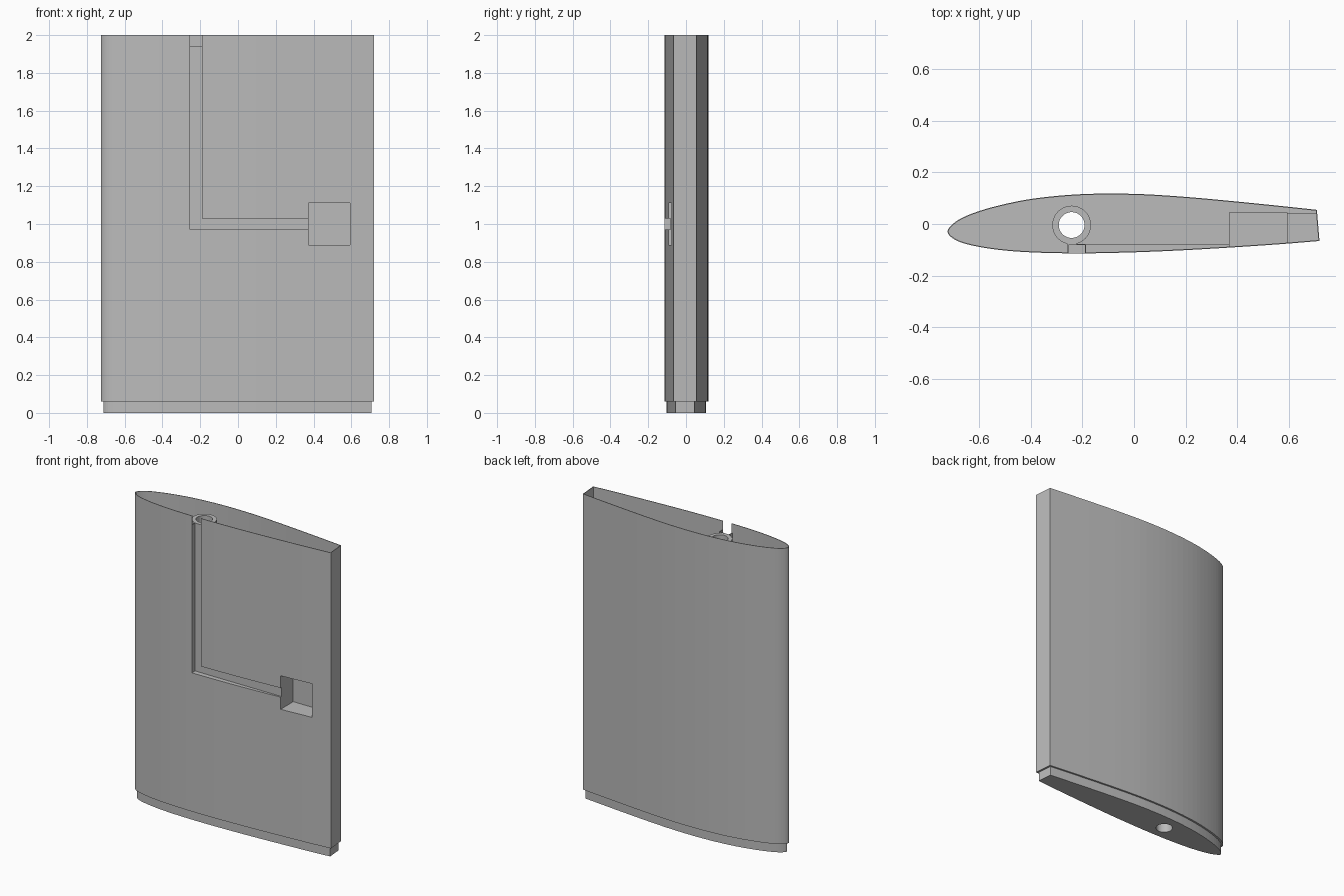
import bpy, bmesh, math
from mathutils import Vector

cube = bpy.data.objects.get("Cube")
if cube:
    bpy.data.objects.remove(cube, do_unlink=True)

WALL = 0.004
LIP_H = 0.06
SHAFT = (-0.242, -0.004)

grey = bpy.data.materials.new("plain grey")
grey.use_nodes = True
colour = (0.5, 0.5, 0.5, 1)
grey.diffuse_color = colour
grey.node_tree.nodes["Principled BSDF"].inputs["Base Color"].default_value = colour


def make_object(name, bm):
    bmesh.ops.recalc_face_normals(bm, faces=bm.faces)
    mesh = bpy.data.meshes.new(name)
    bm.to_mesh(mesh)
    bm.free()
    mesh.materials.append(grey)
    obj = bpy.data.objects.new(name, mesh)
    bpy.context.collection.objects.link(obj)
    return obj


def loft(name, rings):
    """Closed solid through (outline, height) rings."""
    bm = bmesh.new()
    loops = [[bm.verts.new((p.x, p.y, z)) for p in pts] for pts, z in rings]
    n = len(loops[0])
    for a, b in zip(loops, loops[1:]):
        for i in range(n):
            j = (i + 1) % n
            bm.faces.new((a[i], a[j], b[j], b[i]))
    bm.faces.new(loops[0][::-1])
    bm.faces.new(loops[-1])
    return make_object(name, bm)


def box(name, x0, x1, y0, y1, z0, z1):
    pts = [Vector(p) for p in ((x0, y0), (x1, y0), (x1, y1), (x0, y1))]
    return loft(name, [(pts, z0), (pts, z1)])


def cylinder(name, r, z0, z1, sides=48):
    pts = [Vector((SHAFT[0] + r * math.cos(math.tau * i / sides),
                   SHAFT[1] + r * math.sin(math.tau * i / sides))) for i in range(sides)]
    return loft(name, [(pts, z0), (pts, z1)])


def cut(target, cutter):
    """Subtract cutter from target, then discard it."""
    mod = target.modifiers.new("cut", "BOOLEAN")
    mod.operation = "DIFFERENCE"
    mod.solver = "EXACT"
    mod.object = cutter
    bpy.context.view_layer.update()
    graph = bpy.context.evaluated_depsgraph_get()
    mesh = bpy.data.meshes.new_from_object(target.evaluated_get(graph))
    target.modifiers.clear()
    target.data = mesh
    bpy.data.objects.remove(cutter, do_unlink=True)


def spline(points, steps=4):
    """Catmull-Rom curve through the points."""
    pts = [Vector(p) for p in points]
    pts = [2 * pts[0] - pts[1]] + pts + [2 * pts[-1] - pts[-2]]
    out = []
    for a, b, c, d in zip(pts, pts[1:], pts[2:], pts[3:]):
        for k in range(steps):
            t = k / steps
            out.append(0.5 * (2 * b + (c - a) * t + (2 * a - 5 * b + 4 * c - d) * t * t
                              + (3 * b - a - 3 * c + d) * t ** 3))
    return out + [pts[-2]]


def inset(pts, dist):
    """Mitred inward offset of a counter-clockwise outline."""
    out = []
    for i, p in enumerate(pts):
        d0 = (p - pts[i - 1]).normalized()
        d1 = (pts[(i + 1) % len(pts)] - p).normalized()
        n0, n1 = Vector((-d0.y, d0.x)), Vector((-d1.y, d1.x))
        out.append(p + (n0 + n1) * dist / (1 + n0.dot(n1)))
    return out


# Wing section, upper trailing edge round the nose to the lower trailing edge
section = spline([
    (0.71, 0.055), (0.56, 0.071), (0.38, 0.089), (0.19, 0.106), (0, 0.117),
    (-0.2, 0.116), (-0.38, 0.1), (-0.52, 0.073), (-0.63, 0.04), (-0.695, 0.007),
    (-0.724, -0.03), (-0.695, -0.061), (-0.63, -0.083), (-0.52, -0.101),
    (-0.38, -0.111), (-0.2, -0.114), (0, -0.11), (0.19, -0.102), (0.38, -0.091),
    (0.56, -0.079), (0.72, -0.066)])
lip = inset(section, 0.012)
inner = inset(section, WALL)

# Outer body with the stepped lip below
body = loft("wing_section", [(lip, 0), (lip, LIP_H), (section, LIP_H), (section, 2)])

# Hollow inside, leaving the shaft tube and the channel and pocket housings standing
cavity = loft("cavity", [(inner, LIP_H + WALL), (inner, 2.1)])
W = WALL
cut(cavity, cylinder("tube", 0.075, 0, 1.94))
cut(cavity, box("drop_channel", -0.255 - W, -0.19 + W, -0.2, -0.081 + W, 0.97 - W, 1.94))
cut(cavity, box("side_channel", -0.25, 0.38, -0.2, -0.0815 + W, 0.97 - W, 1.03 + W))
cut(cavity, box("pocket_housing", 0.373 - W, 0.592 + W, -0.2, 0.04 + W, 0.89 - W, 1.11 + W))
cut(cavity, box("pocket_rear", 0.59, 0.8, -0.2, 0.041, 0.9, 1.1))
cut(body, cavity)

# Cable groove, pocket and shaft bore
cut(body, box("drop_groove", -0.255, -0.19, -0.2, -0.081, 0.97, 2.1))
cut(body, box("side_groove", -0.25, 0.38, -0.2, -0.0815, 0.97, 1.03))
cut(body, box("pocket", 0.373, 0.592, -0.2, 0.04, 0.89, 1.11))
cut(body, cylinder("bore", 0.05, -0.1, 2.1))
